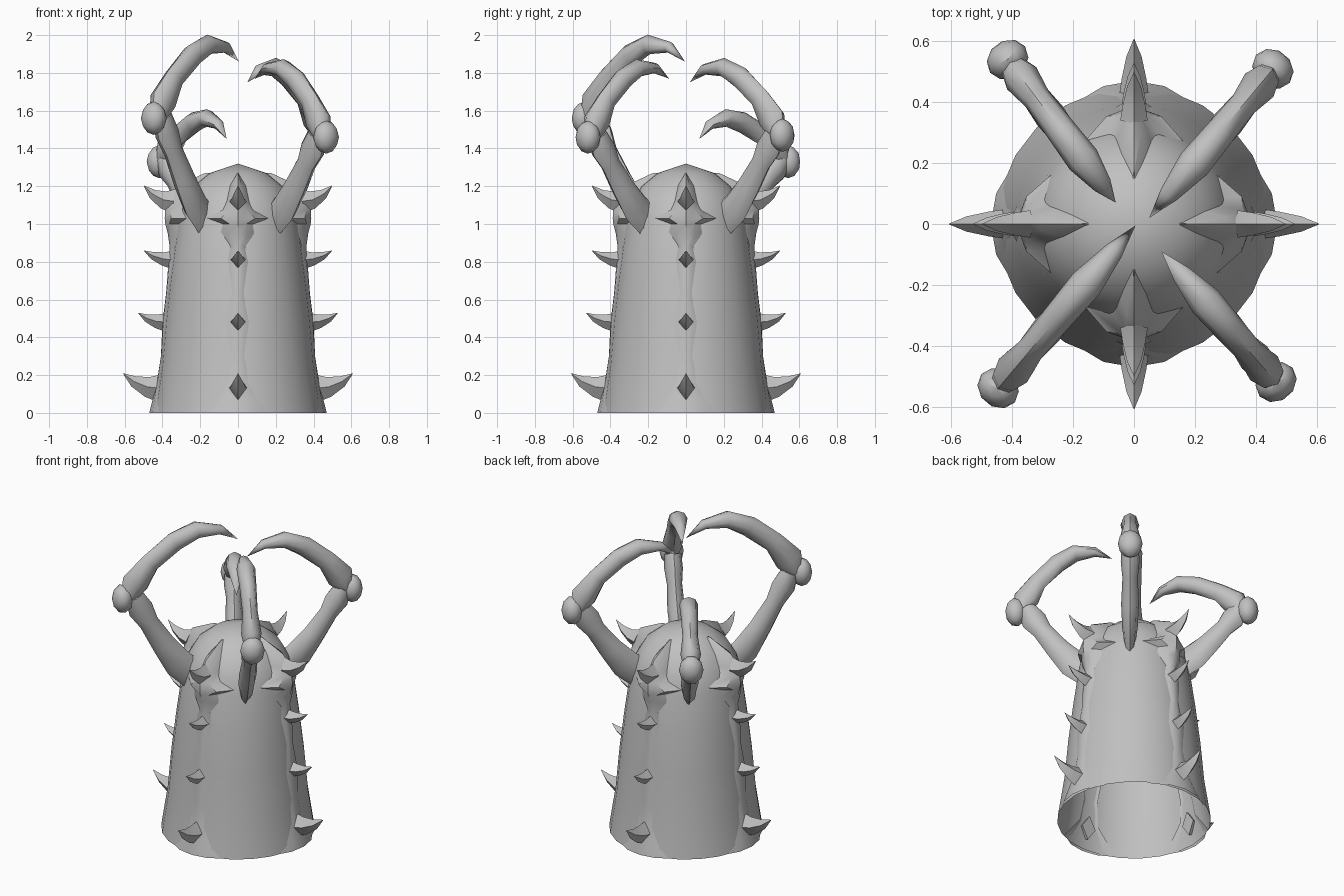
import bpy, bmesh, math
from mathutils import Vector

if "Cube" in bpy.data.objects:
    bpy.data.objects.remove(bpy.data.objects["Cube"])

grey = bpy.data.materials.new("bone_grey")
grey.diffuse_color = (0.53, 0.53, 0.53, 1)
grey.use_nodes = True
grey.node_tree.nodes["Principled BSDF"].inputs["Base Color"].default_value = grey.diffuse_color


def finish(bm, name, angle=40, closed=True):
    bmesh.ops.remove_doubles(bm, verts=bm.verts, dist=0.0005)
    if closed:
        bmesh.ops.recalc_face_normals(bm, faces=bm.faces)
    me = bpy.data.meshes.new(name)
    bm.to_mesh(me)
    bm.free()
    ob = bpy.data.objects.new(name, me)
    bpy.context.collection.objects.link(ob)
    me.materials.append(grey)
    bpy.ops.object.select_all(action='DESELECT')
    ob.select_set(True)
    bpy.context.view_layer.objects.active = ob
    bpy.ops.object.shade_smooth_by_angle(angle=math.radians(angle))
    return ob


def tube(bm, origin, d, pts, sides):
    """Tapered tube in the vertical plane through origin along d.
    pts: (distance, height, half thickness in plane, half width across)."""
    side = Vector((-d.y, d.x, 0))
    P = [origin + d * p[0] + Vector((0, 0, p[1])) for p in pts]
    rings = []
    for i, p in enumerate(pts):
        t = (P[min(i + 1, len(P) - 1)] - P[max(i - 1, 0)]).normalized()
        n = t.cross(side)
        ring = []
        for k in range(sides):
            a = math.tau * k / sides
            ring.append(bm.verts.new(P[i] + n * (p[2] * math.cos(a)) + side * (p[3] * math.sin(a))))
        rings.append(ring)
    for a, b in zip(rings, rings[1:]):
        for k in range(sides):
            j = (k + 1) % sides
            bm.faces.new((a[k], a[j], b[j], b[k]))
    bm.faces.new(rings[0])
    if pts[-1][2] > 0.002:
        bm.faces.new(rings[-1])


# Body: open-bottomed tapering shell with a domed top
BODY = [(.45, 0), (.412, .25), (.39, .5), (.36, .75), (.325, 1.0),
        (.298, 1.1), (.24, 1.2), (.15, 1.27), (0, 1.32)]


def body_radius(z):
    for (r0, z0), (r1, z1) in zip(BODY, BODY[1:]):
        if z <= z1:
            return r0 + (r1 - r0) * (z - z0) / (z1 - z0)
    return 0


bm = bmesh.new()
N = 24
rings = [[bm.verts.new((r * math.cos(math.tau * k / N), r * math.sin(math.tau * k / N), z))
          for k in range(N)] for r, z in BODY]
for a, b in zip(rings, rings[1:]):
    for k in range(N):
        j = (k + 1) % N
        bm.faces.new((a[k], a[j], b[j], b[k]))
finish(bm, "body_shell", 60, closed=False)

# Ribs: raised strips ending in a cross-shaped shoulder plate
RIB = [(0, .20, .47), (.06, .15, .455), (.16, .07, .43), (.3, .05, .408), (.48, .075, .40),
       (.64, .04, .38), (.8, .065, .368), (.88, .045, .362), (.95, .10, .372), (1.0, .09, .385),
       (1.03, .18, .388), (1.075, .085, .385), (1.13, .06, .37), (1.2, .045, .325), (1.27, .003, .175)]
# Spikes on each rib: base height, base radius, reach, rise, half height, half width
SPIKES = [(.13, .41, .20, .08, .075, .05), (.48, .38, .15, .05, .05, .042),
          (.81, .34, .16, .05, .05, .042), (1.12, .34, .16, .085, .065, .045)]

for q, place in enumerate(("right", "back", "left", "front")):
    d = Vector((math.cos(q * math.pi / 2), math.sin(q * math.pi / 2), 0))
    s = Vector((-d.y, d.x, 0))
    bm = bmesh.new()
    rows = []
    for z, w, c in RIB:
        R = body_radius(z)
        row = []
        for f in (-1, -.5, 0, .5, 1):
            x = w * f
            edge = math.sqrt(max(R * R - x * x, 0))
            depth = edge - .01 if abs(f) == 1 else edge + (c - R) * (1 if f == 0 else .7)
            row.append(bm.verts.new(d * depth + s * x + Vector((0, 0, z))))
        rows.append(row)
    for a, b in zip(rows, rows[1:]):
        for k in range(4):
            bm.faces.new((a[k], a[k + 1], b[k + 1], b[k]))
    finish(bm, "rib_plate_" + place, 40, closed=False)

    bm = bmesh.new()
    for z, r, reach, rise, h, w in SPIKES:
        tube(bm, Vector((0, 0, 0)), d,
             [(r, z, h, w), (r + reach * .35, z + rise * .1, h * .72, w * .8),
              (r + reach * .7, z + rise * .45, h * .4, w * .5),
              (r + reach, z + rise, 0, 0)], 4)
    finish(bm, "spikes_" + place, 50)

# Arms: elbow (x, y, z) and claw tip (x, y, z)
ARMS = {"front_left": ((-.43, -.52, 1.57), (.005, -.005, 1.86)),
        "front_right": ((.45, -.50, 1.47), (.09, -.09, 1.77)),
        "back_right": ((.44, .49, 1.48), (.05, .02, 1.75)),
        "back_left": ((-.40, .52, 1.34), (-.06, .07, 1.45))}
LOWER = [(.25, 1.0, .09, .025), (.36, 1.1, .088, .045), (.45, 1.23, .07, .052),
         (.54, 1.38, .058, .045), (.59, 1.47, .075, .055), (.63, 1.56, .055, .05)]
UPPER = [(.66, 1.57, .05, .045), (.62, 1.65, .085, .06), (.53, 1.77, .062, .045),
         (.38, 1.89, .063, .05), (.25, 1.95, .052, .055), (.11, 1.935, .03, .032), (0, 1.86, 0, 0)]

for place, (e, t) in ARMS.items():
    E, T = Vector(e), Vector(t)
    origin = Vector((T.x, T.y, 0))
    d = Vector((E.x - T.x, E.y - T.y, 0))
    L = d.length
    d.normalize()
    offset = origin.dot(d)

    # Lower arm rising from the shoulder
    k = (E.z - 1) / .56
    bm = bmesh.new()
    tube(bm, origin, d, [(r - offset, 1 + (z - 1) * k, h, w) for r, z, h, w in LOWER], 8)
    finish(bm, "lower_arm_" + place, 50)

    # Upper claw, turned and scaled to reach from elbow to tip
    ref = complex(.67, 1.57 - 1.86)
    turn = complex(L, E.z - T.z) / ref
    pts = []
    for r, z, h, w in UPPER:
        c = complex(r, z - 1.86) * turn
        pts.append((c.real, T.z + c.imag, h * (abs(turn) + 1) / 2, w))
    bm = bmesh.new()
    tube(bm, origin, d, pts, 8)
    finish(bm, "claw_" + place, 50)

    # Faceted elbow knuckle
    bm = bmesh.new()
    bmesh.ops.create_icosphere(bm, subdivisions=2, radius=1)
    s = Vector((-d.y, d.x, 0))
    for v in bm.verts:
        x, y, z = v.co
        v.co = origin + d * (L + .025 + x * .062) + s * (y * .072) + Vector((0, 0, E.z - .01 + z * .088))
    finish(bm, "elbow_knuckle_" + place, 30)
